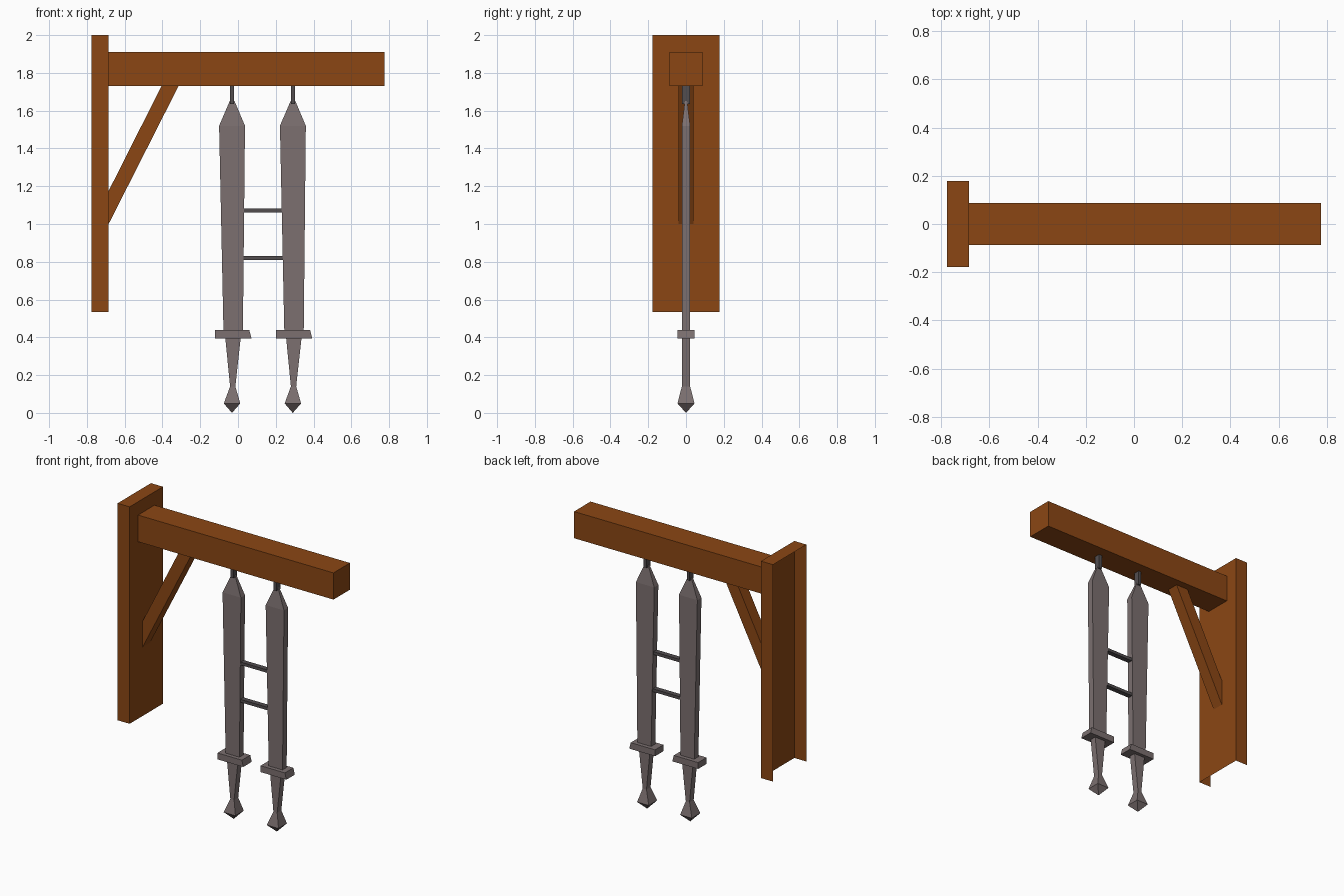
import bpy, bmesh

if "Cube" in bpy.data.objects:
    bpy.data.objects.remove(bpy.data.objects["Cube"])


def material(name, rgb):
    m = bpy.data.materials.new(name)
    m.diffuse_color = (*rgb, 1)
    m.use_nodes = True
    m.node_tree.nodes["Principled BSDF"].inputs["Base Color"].default_value = m.diffuse_color
    return m


WOOD = material("wood", (0.258, 0.062, 0.007))
STEEL = material("steel", (0.2, 0.162, 0.162))
IRON = material("dark_iron", (0.085, 0.075, 0.078))


def loft(name, mat, rings, open_sides=()):
    """Skin rectangular rings (x0, x1, half_depth, z); drop faces facing open_sides."""
    bm = bmesh.new()
    loops = []
    for x0, x1, d, z in rings:
        if x0 == x1:  # pointed end
            loops.append([bm.verts.new((x0, 0, z))] * 4)
        else:
            loops.append([bm.verts.new(p) for p in
                          ((x0, -d, z), (x1, -d, z), (x1, d, z), (x0, d, z))])
    for a, b in zip(loops, loops[1:]):
        for i in range(4):
            j = (i + 1) % 4
            quad = dict.fromkeys((a[i], a[j], b[j], b[i]))
            bm.faces.new(list(quad))
    for loop in (loops[0], loops[-1]):
        if loop[0] is not loop[1]:
            bm.faces.new(loop)
    bmesh.ops.recalc_face_normals(bm, faces=bm.faces)
    drop = [f for f in bm.faces for s in open_sides
            if sum(n * c for n, c in zip(f.normal, s)) > 0.9]
    bmesh.ops.delete(bm, geom=drop, context='FACES')
    me = bpy.data.meshes.new(name)
    bm.to_mesh(me)
    bm.free()
    me.materials.append(mat)
    ob = bpy.data.objects.new(name, me)
    bpy.context.collection.objects.link(ob)
    return ob


# Wall post, hollow at the wall side and underneath
loft("wall_post", WOOD, [(-0.775, -0.685, 0.178, 0.535), (-0.775, -0.685, 0.178, 2.0)],
     open_sides=[(-1, 0, 0), (0, 0, -1)])

# Overhanging beam, its end against the post left open
loft("beam", WOOD, [(-0.685, 0.775, 0.088, 1.73), (-0.685, 0.775, 0.088, 1.91)],
     open_sides=[(-1, 0, 0)])

# Diagonal brace: point at the post foot, sheared up to the beam
loft("brace", WOOD, [(-0.685, -0.685, 0, 1.0),
                     (-0.685, -0.315, 0.04, 1.73)]).name = "brace_blank"
bpy.data.objects.remove(bpy.data.objects["brace_blank"])
profile = [(-0.685, 1.0), (-0.315, 1.73), (-0.405, 1.73), (-0.685, 1.175)]
bm = bmesh.new()
face = bm.faces.new([bm.verts.new((x, -0.04, z)) for x, z in profile])
side = bmesh.ops.extrude_face_region(bm, geom=[face])["geom"]
bmesh.ops.translate(bm, vec=(0, 0.08, 0),
                    verts=[v for v in side if isinstance(v, bmesh.types.BMVert)])
bmesh.ops.recalc_face_normals(bm, faces=bm.faces)
mesh = bpy.data.meshes.new("brace")
bm.to_mesh(mesh)
bm.free()
mesh.materials.append(WOOD)
bpy.context.collection.objects.link(bpy.data.objects.new("brace", mesh))

# Sword parts, point up: blade, guard, grip with pommel, and hanger
parts = [
    ("blade", STEEL, [(-0.077, 0.026, 0.022, 0.44), (-0.1, 0.037, 0.022, 1.52),
                      (-0.044, -0.018, 0.006, 1.65)]),
    ("guard", STEEL, [(-0.122, 0.071, 0.045, 0.395), (-0.122, 0.06, 0.045, 0.438)]),
    ("grip_and_pommel", STEEL, [(-0.032, -0.032, 0, 0.0), (-0.075, 0.012, 0.045, 0.05),
                                (-0.042, -0.014, 0.022, 0.14),
                                (-0.067, 0.014, 0.022, 0.395)]),
    ("hanger", IRON, [(-0.042, -0.02, 0.02, 1.635), (-0.042, -0.02, 0.02, 1.73)]),
]
for part, mat, rings in parts:
    first = loft("left_" + part, mat, rings)
    second = bpy.data.objects.new("right_" + part, first.data)
    second.location.x = 0.322
    bpy.context.collection.objects.link(second)

# Two rods joining the blades
for name, z in (("lower_rod", 0.82), ("upper_rod", 1.072)):
    loft(name, IRON, [(0.03, 0.238, 0.017, z - 0.01), (0.03, 0.238, 0.017, z + 0.01)])
